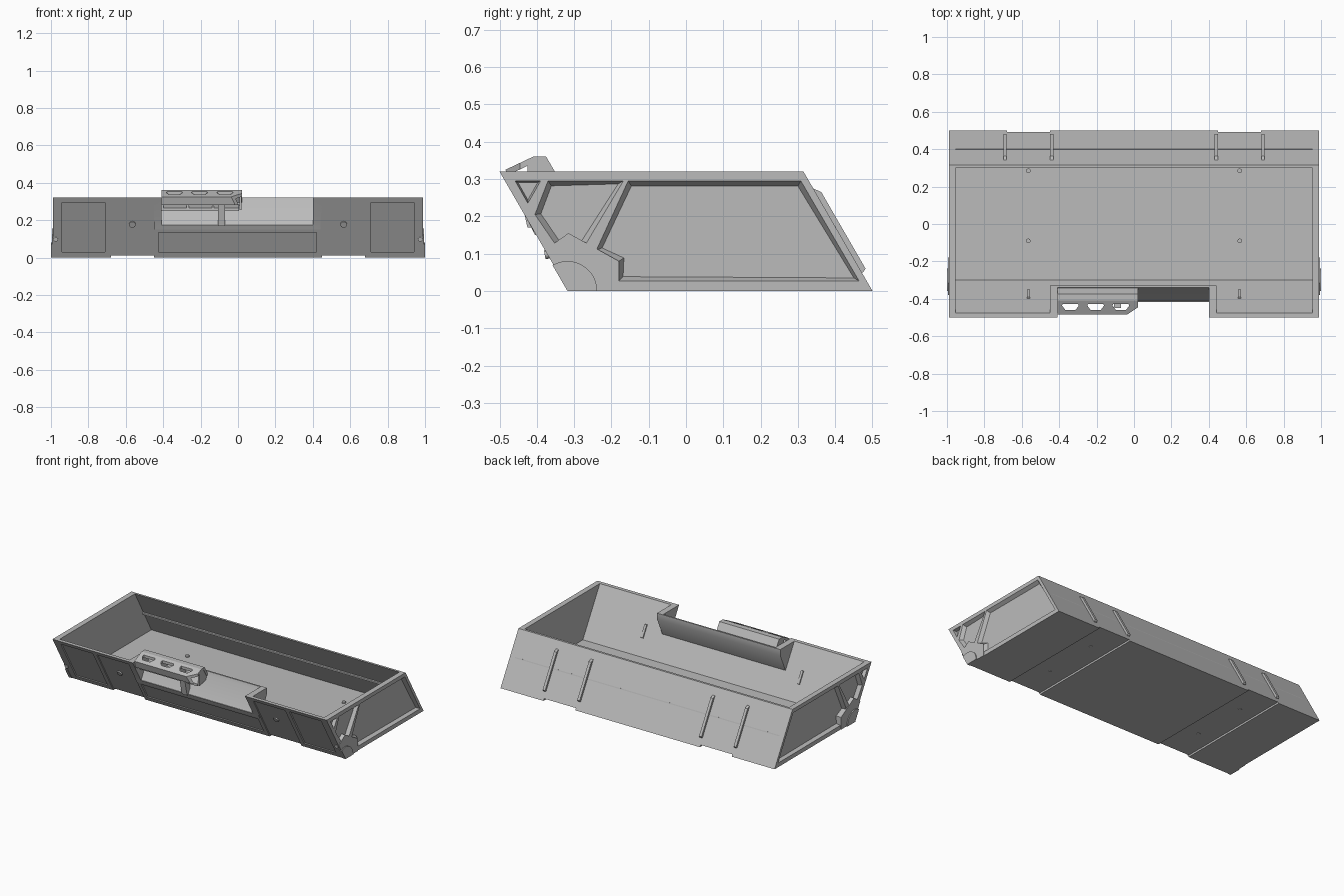
import bpy, bmesh, math
from mathutils import Vector

cube = bpy.data.objects.get("Cube")
if cube:
    bpy.data.objects.remove(cube, do_unlink=True)

grey = bpy.data.materials.new("warm_grey")
grey.use_nodes = True
COLOUR = (0.5, 0.5, 0.5, 1)
grey.diffuse_color = COLOUR
grey.node_tree.nodes["Principled BSDF"].inputs["Base Color"].default_value = COLOUR


def front(z):
    return -0.315 - 0.578 * z


def back(z):
    return 0.5 - 0.578 * z


def prism(name, pts, lo, hi, axis="x", taper=None):
    """Extrude a flat outline along x (points y,z) or z (points x,y)."""
    bm = bmesh.new()
    place = (lambda p, t: (t, p[0], p[1])) if axis == "x" else (lambda p, t: (p[0], p[1], t))
    a = [bm.verts.new(place(p, lo)) for p in pts]
    b = [bm.verts.new(place(p, hi)) for p in pts]
    bm.faces.new(a)
    end = bm.faces.new(b)
    for i in range(len(pts)):
        j = (i + 1) % len(pts)
        bm.faces.new((a[i], a[j], b[j], b[i]))
    bmesh.ops.recalc_face_normals(bm, faces=bm.faces)
    if taper:
        bmesh.ops.inset_individual(bm, faces=[end], thickness=taper[0], depth=taper[1])
    mesh = bpy.data.meshes.new(name)
    bm.to_mesh(mesh)
    bm.free()
    mesh.materials.append(grey)
    obj = bpy.data.objects.new(name, mesh)
    bpy.context.collection.objects.link(obj)
    return obj


def combine(obj, tool, operation="DIFFERENCE"):
    """Apply a boolean and throw the tool away."""
    mod = obj.modifiers.new("cut", "BOOLEAN")
    mod.operation, mod.solver, mod.object = operation, "EXACT", tool
    dg = bpy.context.evaluated_depsgraph_get()
    mesh = bpy.data.meshes.new_from_object(obj.evaluated_get(dg))
    obj.modifiers.clear()
    obj.data = mesh
    bpy.data.objects.remove(tool, do_unlink=True)


def cylinder(name, start, end, r, sides=16):
    start, end = Vector(start), Vector(end)
    d = end - start
    bm = bmesh.new()
    bmesh.ops.create_cone(bm, cap_ends=True, segments=sides, radius1=r, radius2=r, depth=d.length)
    mesh = bpy.data.meshes.new(name)
    bm.to_mesh(mesh)
    bm.free()
    mesh.materials.append(grey)
    obj = bpy.data.objects.new(name, mesh)
    obj.location = (start + end) / 2
    obj.rotation_euler = d.to_track_quat("Z", "Y").to_euler()
    bpy.context.collection.objects.link(obj)


def front_recess(x0, x1, z0, z1, d):
    pts = [(front(z0) - 0.03, z0), (front(z0) + d, z0), (front(z1) + d, z1), (front(z1) - 0.03, z1)]
    combine(body, prism("tool", pts, x0, x1))


# Slanted open tray
body = prism("tray_body", [(front(0), 0), (back(0), 0), (back(0.32), 0.32), (front(0.32), 0.32)], -0.99, 0.99)
combine(body, prism("tool", [(-0.30, 0.02), (0.47, 0.02), (0.289, 0.34), (-0.487, 0.34)], -0.955, 0.955))

# Notch in the front wall with its sloping back panel
combine(body, prism("tool", [(-0.39, 0.15), (-0.33, 0.28), (-0.33, 0.32), (-0.49, 0.32), (-0.405, 0.15)],
                    -0.45, 0.44), "UNION")
combine(body, prism("tool", [(-0.413, 0.175), (-0.345, 0.30), (-0.334, 0.34), (-0.6, 0.34), (-0.6, 0.175)],
                    -0.41, 0.40))

# Front and underside recesses
front_recess(-0.425, 0.42, 0.03, 0.135, 0.01)
for s in (-1, 1):
    for a, b, z0, d in ((0.45, 0.68, -0.02, 0.008), (0.71, 0.94, 0.03, 0.01)):
        x0, x1 = sorted((s * a, s * b))
        front_recess(x0, x1, z0, 0.295, d)
    x0, x1 = sorted((s * 0.45, s * 0.68))
    combine(body, prism("tool", [(-0.6, -0.1), (0.6, -0.1), (0.6, 0.012), (-0.6, 0.012)], x0, x1))

# Bevelled side recesses that leave a truss frame
side_holes = [
    ([(-0.155, 0.295), (0.308, 0.295), (0.464, 0.027), (-0.18, 0.027), (-0.18, 0.08), (-0.24, 0.11)], 0.016),
    ([(-0.37, 0.295), (-0.168, 0.295), (-0.275, 0.115), (-0.34, 0.11), (-0.405, 0.205)], 0.016),
    ([(-0.458, 0.295), (-0.39, 0.295), (-0.424, 0.235)], 0.009),
]
for s in (-1, 1):
    for pts, bevel in side_holes:
        combine(body, prism("tool", pts, s * 1.03, s * 0.99, taper=(bevel, 0.022)))

# Corner brackets with a round pivot plate
arc = [(-0.318, 0)] + [(-0.318 + 0.08 * math.cos(math.radians(t)), 0.08 * math.sin(math.radians(t)))
                       for t in range(0, 121, 10)]
for s, side in ((1, "left"), (-1, "right")):
    prism(side + "_corner_bracket", [(front(0), 0), (-0.18, 0), (-0.18, 0.08), (-0.315, 0.155), (front(0.11), 0.11)],
          s * 0.962, s * 0.994)
    prism(side + "_pivot_plate", arc, s * 0.98, s)
    cylinder(side + "_bracket_bolt", (s * 0.975, front(0.1) + 0.01, 0.1), (s * 0.975, front(0.1) - 0.006, 0.097), 0.012)

    # Ribs on the back wall
    rib = [(back(0.05) - 0.01, 0.05), (back(0.05) + 0.004, 0.05), (back(0.06) + 0.016, 0.06),
           (back(0.265) + 0.016, 0.265), (back(0.275), 0.275), (back(0.275) - 0.01, 0.275)]
    for x in (0.44, 0.69):
        prism(side + "_back_rib", rib, s * x - 0.009, s * x + 0.009)

    # Fasteners on the front, floor and inner wall
    x = s * 0.565
    cylinder(side + "_front_bolt", (x, front(0.18) + 0.02, 0.185), (x, front(0.18) + 0.002, 0.175), 0.018)
    for y in (0.285, -0.09):
        cylinder(side + "_floor_pin", (x, y, 0.01), (x, y, 0.03), 0.012)
    prism(side + "_floor_clip", [(-0.2, 0.015), (-0.12, 0.015), (-0.12, 0.026), (-0.2, 0.026)], x - 0.004, x + 0.004)
    prism(side + "_wall_clip", [(-0.36, 0.11), (-0.35, 0.12), (-0.39, 0.19), (-0.405, 0.185)], x - 0.008, x + 0.008)

# Ledge along the inner back wall
prism("back_ledge", [(0.41, 0.15), (0.38, 0.155), (0.38, 0.165), (0.40, 0.175)], -0.955, 0.955)

# Grab bar hood with three openings and a clipped corner
hood = prism("bar_hood", [(-0.47, 0.28), (-0.484, 0.325), (-0.41, 0.36), (-0.375, 0.36), (-0.34, 0.30), (-0.355, 0.295),
                          (-0.385, 0.345), (-0.405, 0.345), (-0.468, 0.315), (-0.458, 0.28)], -0.41, 0.022)
combine(hood, prism("tool", [(-0.06, -0.5), (0.06, -0.5), (0.06, -0.42)], 0.2, 0.4, "z"))
for x in (-0.34, -0.205, -0.07):
    outline = [(-0.04, -0.427), (-0.045, -0.436), (-0.027, -0.46), (0.027, -0.46), (0.045, -0.436), (0.04, -0.427)]
    combine(hood, prism("tool", [(x + u, y) for u, y in outline], 0.2, 0.4, "z"))
prism("bar_shelf", [(-0.425, 0.25), (-0.425, 0.265), (-0.36, 0.285), (-0.36, 0.27)], -0.41, 0.005)
for x in (-0.41, -0.275, -0.14, 0.008):
    prism("bar_gusset", [(-0.425, 0.255), (-0.425, 0.35), (-0.39, 0.352), (-0.35, 0.30), (-0.36, 0.27)], x, x + 0.012)

# Strut that carries the bar
prism("bar_strut", [(-0.425, 0.17), (-0.45, 0.28), (-0.40, 0.28), (-0.395, 0.17)], -0.108, -0.07)

for obj in bpy.context.scene.objects:
    if obj.type == "MESH":
        obj.select_set(True)
        bpy.context.view_layer.objects.active = obj
bpy.ops.object.shade_smooth_by_angle(angle=math.radians(25))
